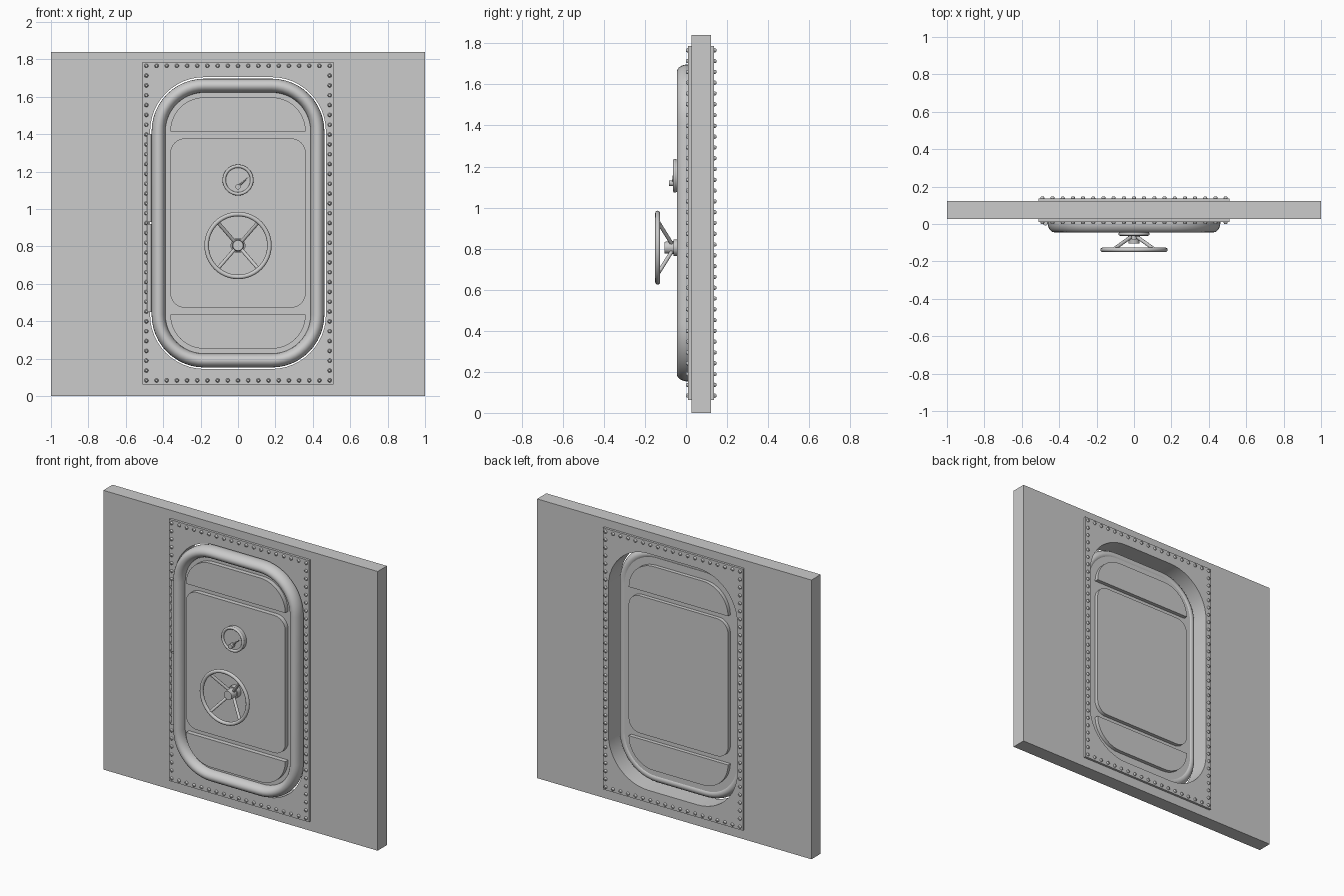
import bpy, math
from mathutils import Vector

if "Cube" in bpy.data.objects:
    bpy.data.objects.remove(bpy.data.objects["Cube"])

grey = bpy.data.materials.new("grey_metal")
grey.use_nodes = True
grey.diffuse_color = (0.6, 0.6, 0.6, 1)
grey.node_tree.nodes["Principled BSDF"].inputs["Base Color"].default_value = (0.6, 0.6, 0.6, 1)

MID_Z = 0.925          # height of the door centre
HALF_W, HALF_H, CORNER = 0.47, 0.78, 0.29   # doorway opening


def finish(obj, name, smooth=True):
    obj.name = name
    obj.data.materials.clear()
    obj.data.materials.append(grey)
    if smooth:
        bpy.ops.object.select_all(action='DESELECT')
        obj.select_set(True)
        bpy.context.view_layer.objects.active = obj
        bpy.ops.object.shade_smooth_by_angle(angle=math.radians(35))
    return obj


def mesh_object(name, verts, faces):
    mesh = bpy.data.meshes.new(name)
    mesh.from_pydata(verts, [], faces)
    obj = bpy.data.objects.new(name, mesh)
    bpy.context.collection.objects.link(obj)
    return finish(obj, name)


def rounded(w, h, r, steps=12):
    """Rounded rectangle outline (x, z), starting at the upper right corner."""
    pts = []
    for i, (sx, sz) in enumerate([(1, 1), (-1, 1), (-1, -1), (1, -1)]):
        for k in range(steps + 1):
            a = math.pi / 2 * (i + k / steps)
            pts.append((sx * (w - r) + r * math.cos(a), MID_Z + sz * (h - r) + r * math.sin(a)))
    return pts


def doorway(inset):
    return rounded(HALF_W - inset, HALF_H - inset, CORNER - inset)


def slab(name, y0, y1, *outlines):
    """Filled outline(s) in the xz plane, thickened from y0 to y1."""
    curve = bpy.data.curves.new(name, 'CURVE')
    curve.dimensions, curve.fill_mode = '2D', 'BOTH'
    curve.extrude = (y1 - y0) / 2
    for pts in outlines:
        spline = curve.splines.new('POLY')
        spline.points.add(len(pts) - 1)
        for p, (x, z) in zip(spline.points, pts):
            p.co = (x, z, 0, 1)
        spline.use_cyclic_u = True
    obj = bpy.data.objects.new(name, curve)
    bpy.context.collection.objects.link(obj)
    obj.rotation_euler.x = math.pi / 2
    obj.location.y = (y0 + y1) / 2
    bpy.ops.object.select_all(action='DESELECT')
    obj.select_set(True)
    bpy.context.view_layer.objects.active = obj
    bpy.ops.object.convert(target='MESH')
    return finish(bpy.context.object, name)


def rod(name, a, b, r, r_end=None, sides=24):
    a, b = Vector(a), Vector(b)
    bpy.ops.mesh.primitive_cone_add(vertices=sides, radius1=r, radius2=r if r_end is None else r_end,
                                    depth=(b - a).length, location=(a + b) / 2,
                                    rotation=(b - a).to_track_quat('Z', 'Y').to_euler())
    return finish(bpy.context.object, name)


def ring(name, loc, major, minor):
    bpy.ops.mesh.primitive_torus_add(location=loc, rotation=(math.pi / 2, 0, 0), major_radius=major,
                                     minor_radius=minor, major_segments=48, minor_segments=12)
    return finish(bpy.context.object, name)


def box_outline(w, z0, z1):
    return [(w, z0), (w, z1), (-w, z1), (-w, z0)]


# Wall and the two riveted plates around the doorway
slab("wall", 0.026, 0.122, box_outline(1, 0, 1.84), doorway(0))
slab("front_plate", 0.01, 0.026, box_outline(0.51, 0.063, 1.787), doorway(0))
slab("back_plate", 0.122, 0.137, box_outline(0.51, 0.063, 1.787), doorway(0))

# Rivets along the plate borders
across, tall = 18, 32
spots = [(-0.49 + 0.98 * i / across, z) for i in range(across + 1) for z in (0.084, 1.766)]
spots += [(x, 0.084 + 1.682 * i / tall) for i in range(1, tall) for x in (-0.49, 0.49)]
for name, y, out in (("front_rivets", 0.01, -1), ("back_rivets", 0.137, 1)):
    verts, faces, n = [], [], 10
    for x, z in spots:
        base = len(verts)
        for r, h in ((0.011, 0), (0.010, 0.006), (0.006, 0.011)):
            for k in range(n):
                a = -out * math.tau * k / n
                verts.append((x + r * math.cos(a), y + out * h, z + r * math.sin(a)))
        for j in (0, n):
            faces += [(base + j + k, base + j + (k + 1) % n,
                       base + j + n + (k + 1) % n, base + j + n + k) for k in range(n)]
        faces.append([base + 2 * n + k for k in range(n)])
    mesh_object(name, verts, faces)

# Rounded door rim, an oval section swept around the doorway
sections, verts, faces = 20, [], []
for s in range(sections):
    a = math.tau * s / sections
    verts += [(x, 0.008 + 0.053 * math.sin(a), z) for x, z in doorway(0.045 - 0.037 * math.cos(a))]
count = len(verts) // sections
for s in range(sections):
    t = (s + 1) % sections
    faces += [(s * count + k, t * count + k, t * count + (k + 1) % count, s * count + (k + 1) % count)
              for k in range(count)]
mesh_object("door_rim", verts, faces)

# Door leaf with raised panels on both sides
slab("door_leaf", 0.005, 0.055, doorway(0.05))
slab("middle_panel", -0.025, 0.08, rounded(0.362, 0.453, 0.08))
inner = doorway(0.108)
half = len(inner) // 2
slab("top_panel", -0.025, 0.08, inner[:half])
slab("bottom_panel", -0.025, 0.08, inner[half:])

# Hinge barrels
for name, z0, z1 in (("lower_hinge", 0.45, 0.92), ("upper_hinge", 0.93, 1.4)):
    rod(name, (-0.474, 0.004, z0), (-0.474, 0.004, z1), 0.012)

# Handwheel
WZ = 0.805
rod("wheel_base", (0, -0.02, WZ), (0, -0.06, WZ), 0.04)
rod("wheel_hub", (0, -0.055, WZ), (0, -0.105, WZ), 0.033, 0.028)
ring("wheel_rim", (0, -0.138, WZ), 0.168, 0.012)
for sx in (-1, 1):
    for sz in (-1, 1):
        rod("wheel_spoke", (sx * 0.015, -0.068, WZ + sz * 0.017),
            (sx * 0.11, -0.136, WZ + sz * 0.126), 0.0095, sides=12)

# Dial gauge with needle
GZ = 1.155
rod("gauge_body", (0, -0.02, GZ), (0, -0.052, GZ), 0.08, sides=40)
ring("gauge_bezel", (0, -0.054, GZ), 0.074, 0.009)
rod("gauge_pivot", (0, -0.05, GZ - 0.036), (0, -0.083, GZ - 0.036), 0.014)
rod("gauge_needle", (0, -0.062, GZ - 0.036), (0.055, -0.062, GZ + 0.015), 0.007, 0.001, 8)
